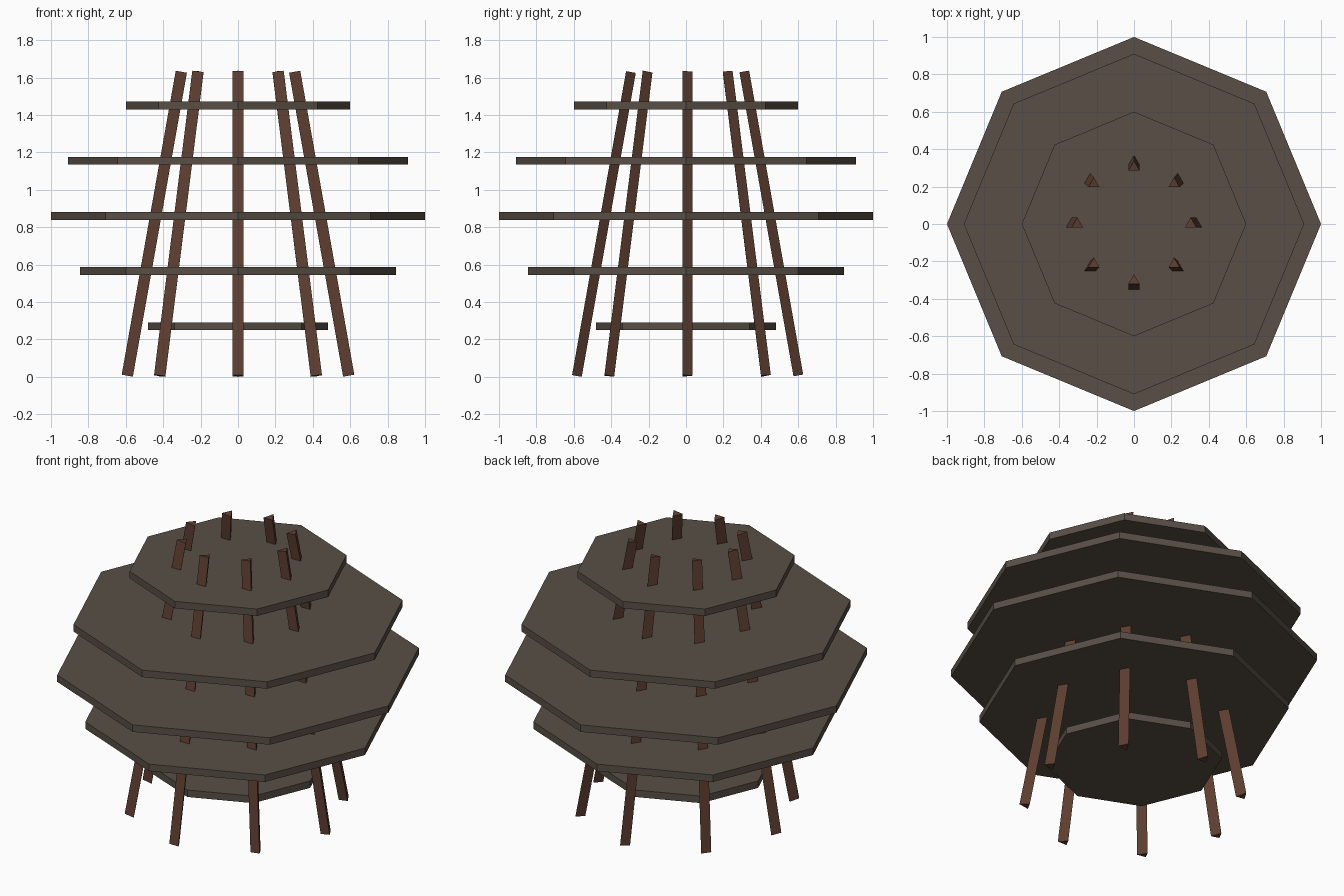
import bpy, math
from mathutils import Vector

if "Cube" in bpy.data.objects:
    bpy.data.objects.remove(bpy.data.objects["Cube"])


def material(name, rgb):
    m = bpy.data.materials.new(name)
    m.diffuse_color = (*rgb, 1)
    m.use_nodes = True
    m.node_tree.nodes["Principled BSDF"].inputs["Base Color"].default_value = m.diffuse_color
    return m


slate = material("grey_brown_board", (0.098, 0.078, 0.062))
wood = material("red_brown_wood", (0.110, 0.048, 0.030))


def prism(name, sides, radius, depth, loc, mat, turn=0.0, axis=Vector((0, 0, 1))):
    bpy.ops.mesh.primitive_cylinder_add(vertices=sides, radius=radius, depth=depth)
    ob = bpy.context.object
    ob.name = name
    spin = Vector((0, 0, 1)).rotation_difference(axis)
    ob.rotation_mode = 'QUATERNION'
    ob.rotation_quaternion = spin
    ob.location = loc
    ob.data.materials.append(mat)
    return ob


# Octagonal shelves, widest in the middle
for i, r in enumerate((0.48, 0.845, 1.0, 0.91, 0.60)):
    prism(f"octagon_shelf_{i + 1}", 8, r, 0.042, (0, 0, 0.27 + 0.295 * i), slate)

# Eight triangular poles leaning inwards (one corner towards +y)
for i in range(8):
    a = math.radians(45 * i)
    out = Vector((math.cos(a), math.sin(a), 0))
    low = out * 0.592 + Vector((0, 0, 0.006))
    high = out * 0.303 + Vector((0, 0, 1.631))
    prism(f"leaning_pole_{i + 1}", 3, 0.035, (high - low).length,
          (low + high) / 2, wood, axis=(high - low).normalized())
